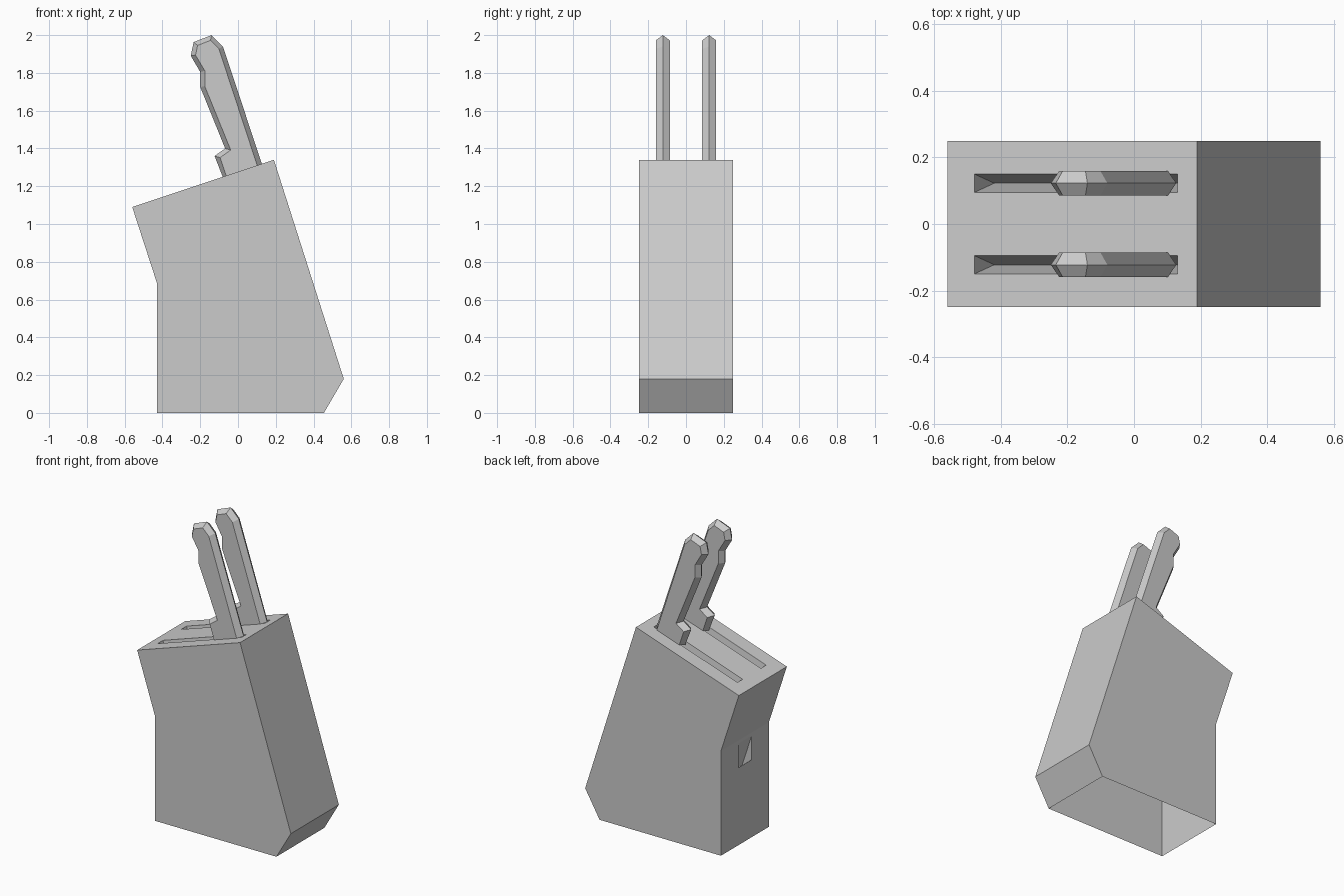
import bpy
import bmesh
from mathutils import Vector

cube = bpy.data.objects.get("Cube")
if cube:
    bpy.data.objects.remove(cube, do_unlink=True)

grey = bpy.data.materials.new("light_grey")
grey.use_nodes = True
COLOUR = (0.6, 0.6, 0.6, 1)
grey.diffuse_color = COLOUR
grey.node_tree.nodes["Principled BSDF"].inputs["Base Color"].default_value = COLOUR

HALF = 0.25      # half width of the block
SLOT_Y = 0.1225  # distance of each slot and knife from the middle


def add_face(bm, points, seen_from):
    """Add a face whose normal points towards seen_from."""
    face = bm.faces.new([bm.verts.new(p) for p in points])
    face.normal_update()
    if face.normal.dot(seen_from - face.calc_center_median()) < 0:
        face.normal_flip()


def finish(bm, name):
    bmesh.ops.remove_doubles(bm, verts=bm.verts, dist=0.0005)
    mesh = bpy.data.meshes.new(name)
    bm.to_mesh(mesh)
    bm.free()
    mesh.materials.append(grey)
    obj = bpy.data.objects.new(name, mesh)
    bpy.context.collection.objects.link(obj)
    return obj


def panel(bm, start, end, us=(0, 1), ys=(-HALF, HALF), holes=(), depth=0, wedge=False):
    """Strip across the block, with pockets sunk into the listed grid cells."""
    a, b = Vector((start[0], 0, start[1])), Vector((end[0], 0, end[1]))
    out = (b - a).normalized().cross(Vector((0, -1, 0)))

    def at(u, y, sink=0):
        return a.lerp(b, u) + Vector((0, y, 0)) - out * sink

    for i, (u0, u1) in enumerate(zip(us, us[1:])):
        for j, (y0, y1) in enumerate(zip(ys, ys[1:])):
            c = [at(u0, y0), at(u0, y1), at(u1, y1), at(u1, y0)]
            middle = sum(c, Vector()) / 4
            if (i, j) not in holes:
                add_face(bm, c, middle + out)
                continue
            if wedge:   # slopes in, deepest past the far edge
                r, s = at(u1 + 0.08, y0, depth), at(u1 + 0.08, y1, depth)
                sides = [(c[0], c[1], s, r), (c[3], c[2], s, r),
                         (c[0], c[3], r), (c[1], c[2], s)]
            else:       # V-shaped groove along the panel
                mid = (y0 + y1) / 2
                r, s = at(u0, mid, depth), at(u1, mid, depth)
                sides = [(c[0], c[3], s, r), (c[1], c[2], s, r),
                         (c[0], c[1], r), (c[3], c[2], s)]
            for side in sides:
                add_face(bm, side, middle)


# Knife block: thin shell, open underneath
profile = [(0.455, 0), (0.56, 0.18), (0.19, 1.34), (-0.56, 1.09), (-0.43, 0.69), (-0.43, 0)]
bm = bmesh.new()
for y in (-HALF, HALF):
    add_face(bm, [Vector((x, y, z)) for x, z in profile], Vector((0, y * 9, 0.7)))
panel(bm, profile[0], profile[1])
panel(bm, profile[1], profile[2])
panel(bm, profile[2], profile[3], us=(0, 0.08, 0.893, 1),
      ys=(-HALF, -0.15, -0.095, 0.095, 0.15, HALF), holes=((1, 1), (1, 3)), depth=0.19)
panel(bm, profile[3], profile[4])
panel(bm, profile[4], profile[5], us=(0, 0.03, 0.26, 1),
      ys=(-HALF, -0.07, 0.07, HALF), holes=((1, 1),), depth=0.07, wedge=True)
finish(bm, "knife_block")

# Knife handles: flat sides with edges bevelled to a central ridge
outline = [Vector(p) for p in (
    (0.127, 1.317), (-0.08, 1.247), (-0.124, 1.36), (-0.068, 1.40), (-0.2, 1.725),
    (-0.2, 1.805), (-0.25, 1.89), (-0.235, 1.963), (-0.14, 2.0), (-0.08, 1.94))]


def inset(points, amount):
    """Move each corner of a clockwise outline inwards along its mitre."""
    result = []
    for i, p in enumerate(points):
        before = (p - points[i - 1]).normalized()
        after = (points[(i + 1) % len(points)] - p).normalized()
        n1 = Vector((before.y, -before.x))
        n2 = Vector((after.y, -after.x))
        result.append(p + (n1 + n2) * amount / (1 + n1.dot(n2)))
    return result


flat = inset(outline, 0.024)
# keep the foot of the flat sides level with the block top
flat[0] = Vector((0.102, 1.309))
flat[1] = Vector((-0.062, 1.253))

for name, centre in (("front_knife_handle", -SLOT_Y), ("back_knife_handle", SLOT_Y)):
    bm = bmesh.new()
    ridge = [bm.verts.new((p.x, centre, p.y)) for p in outline]
    for half in (-0.037, 0.037):
        side = [bm.verts.new((p.x, centre + half, p.y)) for p in flat]
        bm.faces.new(side)
        for i in range(len(side)):
            bm.faces.new((ridge[i - 1], ridge[i], side[i], side[i - 1]))
    bmesh.ops.recalc_face_normals(bm, faces=bm.faces)
    finish(bm, name)
